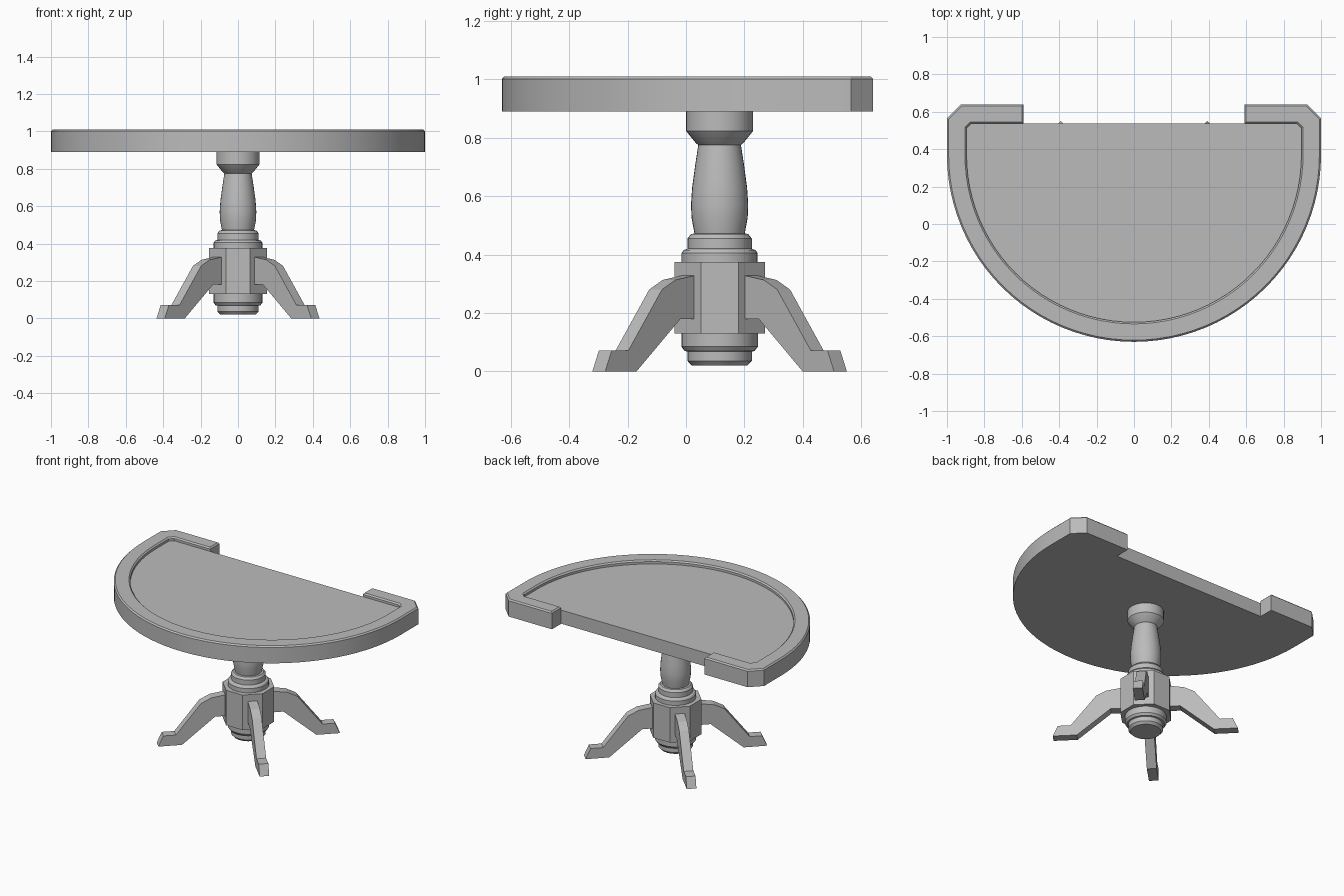
import bpy, bmesh
from math import pi, sin, cos, radians
from mathutils import Matrix, Vector

cube = bpy.data.objects.get("Cube")
if cube:
    bpy.data.objects.remove(cube)

GREY = (0.5, 0.5, 0.5, 1)
grey = bpy.data.materials.new("plain grey")
grey.use_nodes = True
grey.diffuse_color = GREY
grey.node_tree.nodes["Principled BSDF"].inputs["Base Color"].default_value = GREY

BASE = Matrix.Translation((0, 0.115, 0))   # pedestal axis


def finish(name, bm, matrix=Matrix(), smooth=True):
    bmesh.ops.recalc_face_normals(bm, faces=bm.faces)
    bm.transform(matrix)
    mesh = bpy.data.meshes.new(name)
    bm.to_mesh(mesh)
    bm.free()
    mesh.materials.append(grey)
    obj = bpy.data.objects.new(name, mesh)
    bpy.context.collection.objects.link(obj)
    if smooth:
        bpy.ops.object.select_all(action="DESELECT")
        obj.select_set(True)
        bpy.context.view_layer.objects.active = obj
        bpy.ops.object.shade_smooth_by_angle(angle=radians(25))
    return obj


def prism(name, outline, low, high, chamfer=0, matrix=Matrix(), smooth=True):
    """Extrude a flat outline, optionally chamfering its upper rim."""
    bm = bmesh.new()
    face = bm.faces.new([bm.verts.new((x, y, low)) for x, y in outline])
    result = bmesh.ops.extrude_face_region(bm, geom=[face], use_keep_orig=True)
    top = [v for v in result["geom"] if isinstance(v, bmesh.types.BMVert)]
    bmesh.ops.translate(bm, verts=top, vec=(0, 0, high - low))
    if chamfer:
        rim = [e for e in bm.edges if all(v in top for v in e.verts)]
        bmesh.ops.bevel(bm, geom=rim, offset=chamfer, segments=1, affect="EDGES")
    return finish(name, bm, matrix, smooth)


def lathe(name, profile, steps=32):
    bm = bmesh.new()
    verts = [bm.verts.new((r, 0, z)) for r, z in profile]
    edges = [bm.edges.new(pair) for pair in zip(verts, verts[1:])]
    bmesh.ops.spin(bm, geom=verts + edges, axis=(0, 0, 1), cent=(0, 0, 0),
                   angle=2 * pi, steps=steps)
    bmesh.ops.remove_doubles(bm, verts=bm.verts, dist=0.0001)
    return finish(name, bm, BASE)


def half_round(radius, right_end, steps=48):
    """Front arc from the right side to the left, between two rear corner runs."""
    arc = [(-radius * cos(pi * i / steps), 0.37 - radius * sin(pi * i / steps))
           for i in range(steps + 1)]
    return right_end + arc + [(-x, y) for x, y in reversed(right_end)]


# Table top: raised rim wrapping around a sunken panel
BACK = 0.537
outer = half_round(1.0, [(-0.59, 0.64), (-0.925, 0.64), (-1.0, 0.565)])
inner = half_round(0.895, [(-0.59, BACK), (-0.87, BACK), (-0.895, 0.512)])
prism("rim", outer + inner[::-1], 0.89, 1.01, chamfer=0.009)
prism("table_panel", inner, 0.89, 0.985)

# Turned pedestal
lathe("column", [(0, 0.36), (0.13, 0.36), (0.13, 0.405), (0.123, 0.415),
                 (0.11, 0.42), (0.11, 0.455), (0.098, 0.47), (0.086, 0.472),
                 (0.096, 0.525), (0.098, 0.57), (0.094, 0.63), (0.083, 0.71),
                 (0.073, 0.775), (0.08, 0.78), (0.115, 0.823), (0.115, 0.89),
                 (0, 0.89)])
lathe("base_finial", [(0, 0.02), (0.095, 0.02), (0.11, 0.036), (0.11, 0.068),
                      (0.12, 0.07), (0.131, 0.085), (0.131, 0.14), (0, 0.14)])

# Octagonal block that carries the legs
corner = 0.155 / cos(pi / 8)
octagon = [(corner * cos(pi * (i + 0.5) / 4), corner * sin(pi * (i + 0.5) / 4))
           for i in range(8)]
prism("leg_block", octagon, 0.13, 0.375, matrix=BASE, smooth=False)

# Four splayed legs on the diagonals
leg_side = [(0.14, 0.18), (0.22, 0.18), (0.433, 0), (0.585, 0), (0.553, 0.072),
            (0.472, 0.072), (0.31, 0.28), (0.245, 0.313), (0.14, 0.33)]
names = ["back_left_leg", "back_right_leg", "front_right_leg", "front_left_leg"]
for i, name in enumerate(names):
    turn = Matrix.Rotation(pi / 4 + i * pi / 2, 4, "Z")
    upright = Matrix.Rotation(pi / 2, 4, "X")
    prism(name, leg_side, -0.031, 0.031, matrix=BASE @ turn @ upright, smooth=False)
